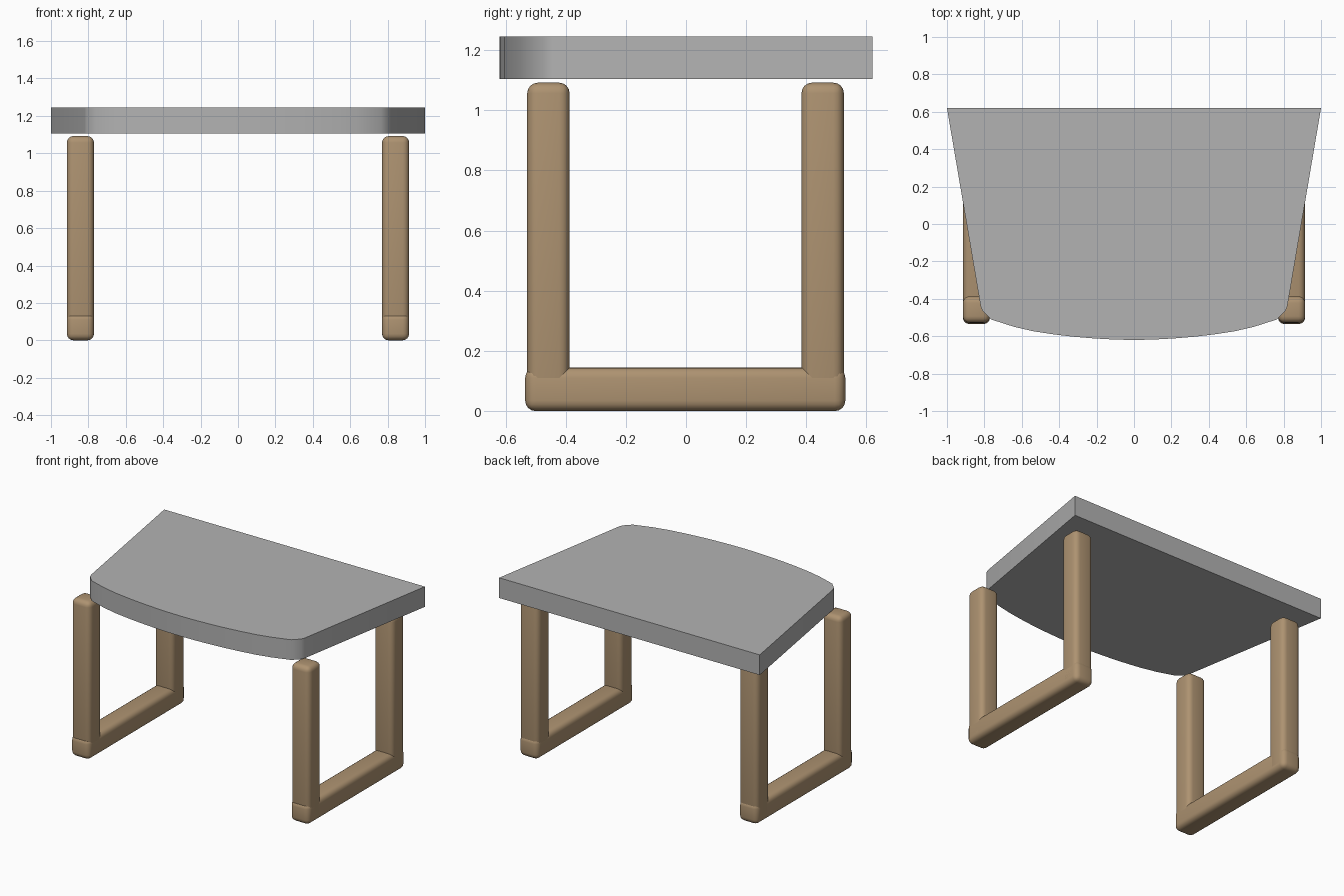
import bpy
import bmesh

cube = bpy.data.objects.get("Cube")
if cube:
    bpy.data.objects.remove(cube, do_unlink=True)


def material(name, rgb):
    m = bpy.data.materials.new(name)
    m.use_nodes = True
    color = (*rgb, 1)
    m.diffuse_color = color
    m.node_tree.nodes["Principled BSDF"].inputs["Base Color"].default_value = color
    return m


grey = material("grey laminate", (0.45, 0.45, 0.45))
wood = material("light wood", (0.42, 0.29, 0.165))


def finish(name, bm, mat, angle):
    bmesh.ops.recalc_face_normals(bm, faces=bm.faces)
    me = bpy.data.meshes.new(name)
    bm.to_mesh(me)
    bm.free()
    me.materials.append(mat)
    ob = bpy.data.objects.new(name, me)
    bpy.context.collection.objects.link(ob)
    bpy.ops.object.select_all(action='DESELECT')
    ob.select_set(True)
    bpy.context.view_layer.objects.active = ob
    bpy.ops.object.shade_smooth_by_angle(angle=angle)
    return ob


def rounded_bar(name, lo, hi, radius=0.035):
    bm = bmesh.new()
    bmesh.ops.create_cube(bm, size=1)
    for v in bm.verts:
        v.co = [(a + b) / 2 + c * (b - a) for a, b, c in zip(lo, hi, v.co)]
    bmesh.ops.bevel(bm, geom=bm.edges[:], offset=radius, segments=4,
                    profile=0.5, affect='EDGES')
    return finish(name, bm, wood, 0.6)


# Table top: straight tapered sides, bowed front edge
half = [(1.0, 0.62), (0.82, -0.44), (0.81, -0.465), (0.765, -0.51),
        (0.64, -0.55), (0.54, -0.573), (0.43, -0.59), (0.32, -0.603),
        (0.21, -0.612), (0.1, -0.618)]
outline = half + [(0, -0.62)] + [(-x, y) for x, y in reversed(half)]
bm = bmesh.new()
face = bm.faces.new([bm.verts.new((x, y, 1.105)) for x, y in outline])
ext = bmesh.ops.extrude_face_region(bm, geom=[face], use_keep_orig=True)
for v in ext["geom"]:
    if isinstance(v, bmesh.types.BMVert):
        v.co.z = 1.245
finish("table_top", bm, grey, 0.6)

# Two U-shaped leg frames
for side, s in (("left", 1), ("right", -1)):
    x0, x1 = sorted((s * 0.77, s * 0.915))
    rounded_bar(side + "_runner", (x0, -0.535, 0), (x1, 0.53, 0.145))
    rounded_bar(side + "_front_leg", (x0, -0.528, 0.005), (x1, -0.387, 1.092))
    rounded_bar(side + "_back_leg", (x0, 0.384, 0.005), (x1, 0.525, 1.092))
